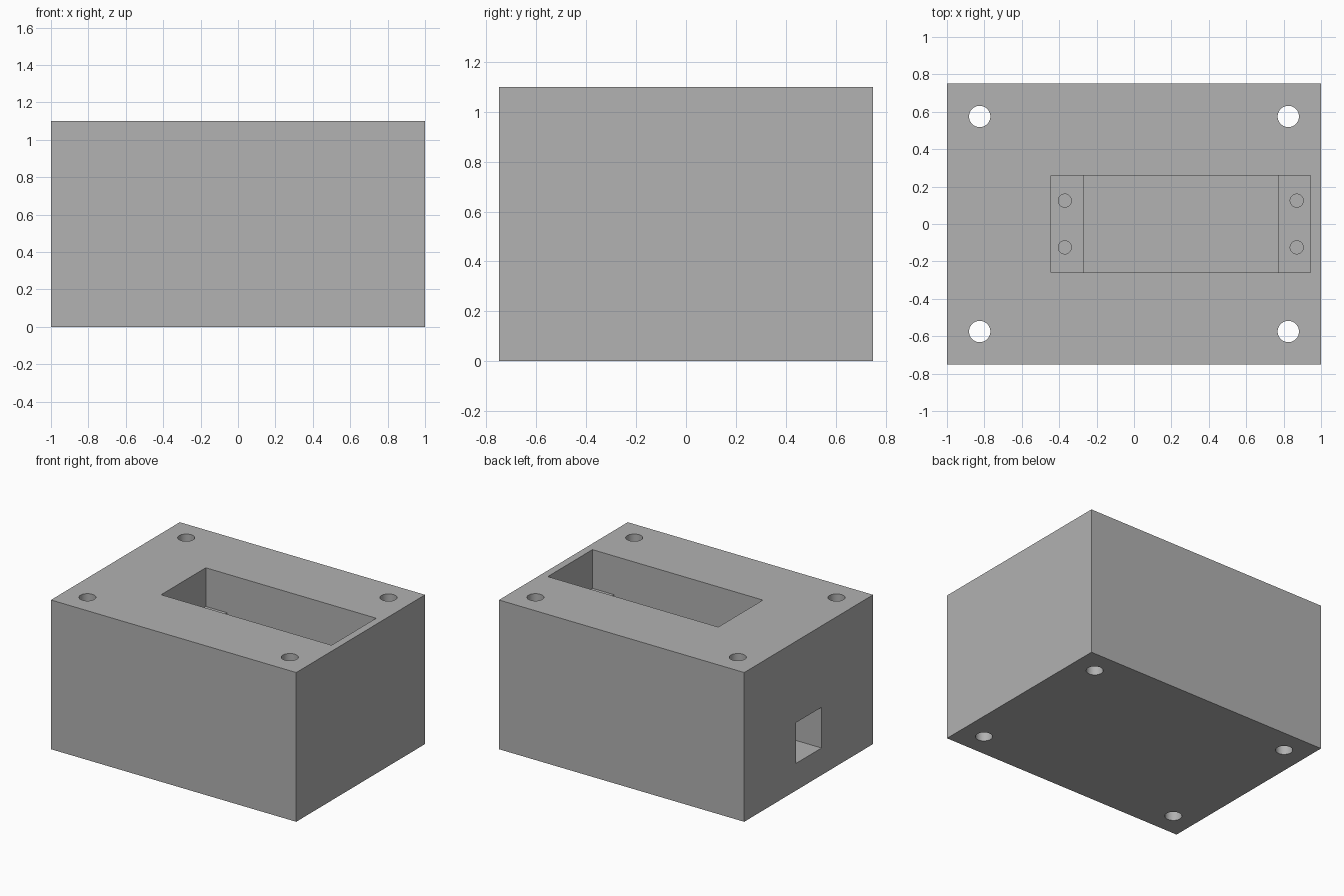
import bpy
import math

default = bpy.data.objects.get("Cube")
if default:
    bpy.data.objects.remove(default, do_unlink=True)

grey = bpy.data.materials.new("plain grey")
grey.use_nodes = True
colour = (0.445, 0.445, 0.445, 1)
grey.diffuse_color = colour
grey.node_tree.nodes["Principled BSDF"].inputs["Base Color"].default_value = colour

HEIGHT = 1.1
LEDGE_Z = 0.815
FLOOR_Z = 0.15


def box(name, low, high):
    """Box between two opposite corners."""
    centre = [(a + b) / 2 for a, b in zip(low, high)]
    bpy.ops.mesh.primitive_cube_add(size=1, location=centre)
    obj = bpy.context.object
    obj.name = name
    obj.scale = [b - a for a, b in zip(low, high)]
    bpy.ops.object.transform_apply(location=True, rotation=False, scale=True)
    obj.data.materials.append(grey)
    return obj


def drill(name, x, y, radius, bottom, top):
    """Upright cylinder used to cut a round hole."""
    bpy.ops.mesh.primitive_cylinder_add(
        vertices=48, radius=radius, depth=top - bottom,
        location=(x, y, (bottom + top) / 2))
    obj = bpy.context.object
    obj.name = name
    obj.data.materials.append(grey)
    return obj


def cut(target, cutter):
    """Subtract the cutter from the target and discard it."""
    cutter.hide_render = True
    mod = target.modifiers.new(cutter.name, "BOOLEAN")
    mod.operation = "DIFFERENCE"
    mod.solver = "EXACT"
    mod.object = cutter
    bpy.context.view_layer.objects.active = target
    bpy.ops.object.modifier_apply(modifier=mod.name)
    bpy.data.objects.remove(cutter, do_unlink=True)


# Solid housing block
housing = box("mounting_block", (-1, -0.75, 0), (1, 0.75, HEIGHT))

# Wide upper recess, then the deeper pocket between the two ledges
cut(housing, box("upper_recess", (-0.445, -0.26, LEDGE_Z), (0.945, 0.26, HEIGHT + 0.1)))
cut(housing, box("deep_pocket", (-0.27, -0.26, FLOOR_Z), (0.77, 0.26, HEIGHT + 0.1)))

# Cable passage from the end wall into the pocket
cut(housing, box("cable_passage", (-1.1, -0.15, 0.2), (0, 0.15, 0.5)))

# Corner bolt holes right through, and blind screw holes in the ledges
for side in (-1, 1):
    for x in (-0.825, 0.825):
        cut(housing, drill("bolt_hole", x, side * 0.575, 0.057, -0.1, HEIGHT + 0.1))
    for x in (-0.37, 0.87):
        cut(housing, drill("screw_hole", x, side * 0.125, 0.035, 0.52, LEDGE_Z + 0.1))

# Smooth hole walls with crisp edges
bpy.ops.object.select_all(action="DESELECT")
housing.select_set(True)
bpy.context.view_layer.objects.active = housing
bpy.ops.object.shade_smooth_by_angle(angle=math.radians(30))
